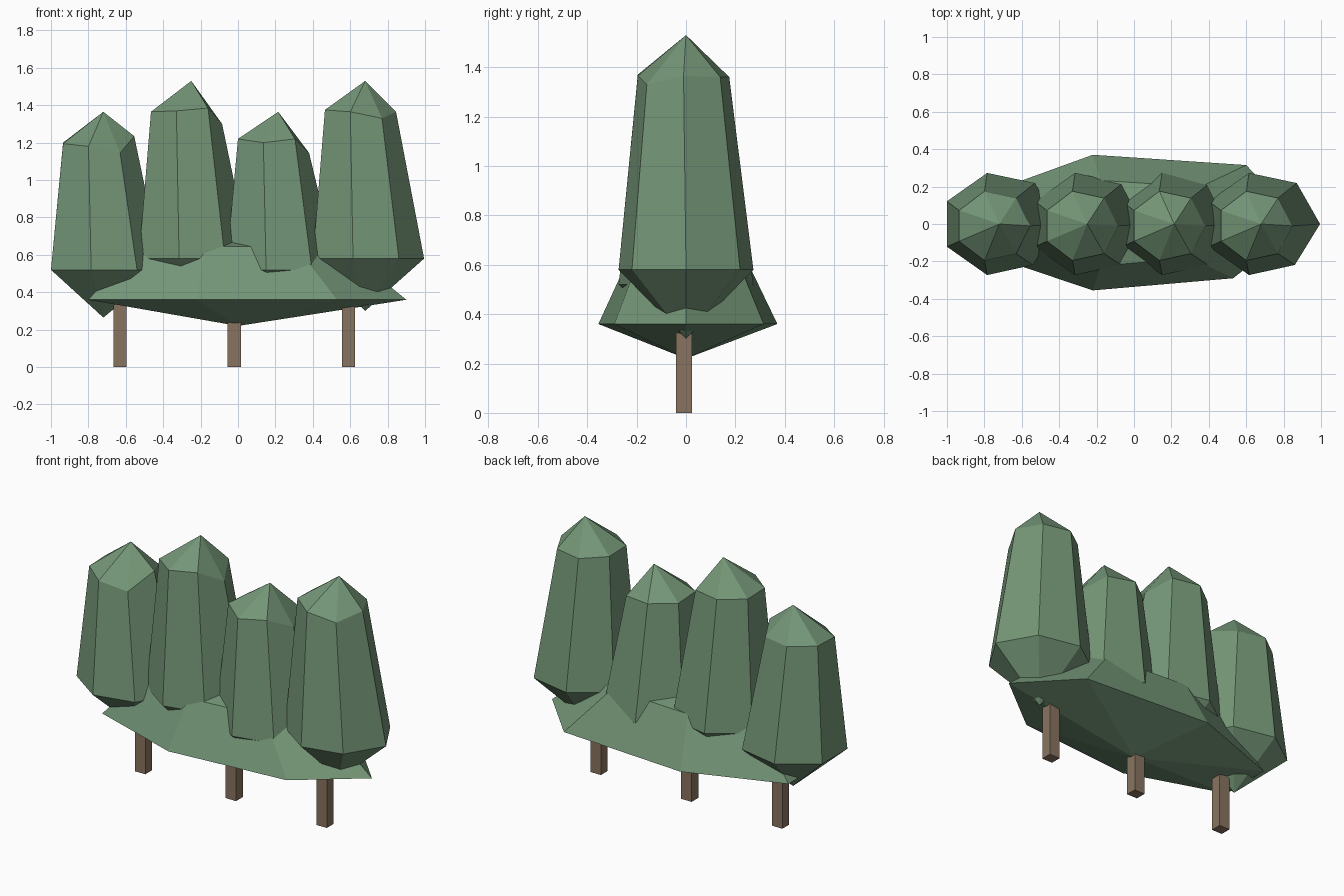
import bpy, bmesh, math

if "Cube" in bpy.data.objects:
    bpy.data.objects.remove(bpy.data.objects["Cube"])

SIDES = 7


def material(name, rgb):
    m = bpy.data.materials.new(name)
    m.diffuse_color = (*rgb, 1)
    m.use_nodes = True
    m.node_tree.nodes["Principled BSDF"].inputs["Base Color"].default_value = m.diffuse_color
    return m


leaf = material("leaf green", (0.175, 0.305, 0.185))
bark = material("bark brown", (0.25, 0.175, 0.115))


def finish(name, bm, mat):
    bmesh.ops.recalc_face_normals(bm, faces=bm.faces)
    me = bpy.data.meshes.new(name)
    bm.to_mesh(me)
    bm.free()
    me.materials.append(mat)
    ob = bpy.data.objects.new(name, me)
    bpy.context.collection.objects.link(ob)


def gem(name, bottom, lower, upper, top):
    """Seven-sided faceted clump: tip, wide ring, narrow ring, tip."""
    bm = bmesh.new()
    b, t = bm.verts.new(bottom), bm.verts.new(top)
    lo = [bm.verts.new(p) for p in lower]
    up = [bm.verts.new(p) for p in upper]
    for i in range(SIDES):
        j = (i + 1) % SIDES
        bm.faces.new((b, lo[j], lo[i]))
        bm.faces.new((lo[i], lo[j], up[j], up[i]))
        bm.faces.new((up[i], up[j], t))
    finish(name, bm, leaf)


angles = [2 * math.pi * i / SIDES for i in range(SIDES)]

# Wide ring of a tall crown, slightly stretched at its two ends
LOW_X = [0.315, 0.19, -0.065, -0.28, -0.28, -0.065, 0.18]

# Tall crowns: x, bottom tip, wide ring z, top tip, narrow ring heights
crowns = [
    (-0.72, 0.265, 0.52, 1.365, [1.235, 1.20, 1.20, 1.20, 1.195, 1.18, 1.145]),
    (-0.25, 0.30, 0.58, 1.53, [1.30, 1.36, 1.36, 1.36, 1.365, 1.37, 1.385]),
    (0.215, 0.265, 0.52, 1.365, [1.145, 1.20, 1.21, 1.21, 1.22, 1.20, 1.22]),
    (0.68, 0.30, 0.58, 1.53, [1.365, 1.36, 1.36, 1.37, 1.375, 1.365, 1.33]),
]
for n, (cx, zb, zl, zt, zu) in enumerate(crowns):
    lower = [(cx + LOW_X[i], 0.28 * math.sin(a), zl) for i, a in enumerate(angles)]
    upper = [(cx - 0.035 + 0.2 * math.cos(a), 0.19 * math.sin(a) - 0.01, zu[i])
             for i, a in enumerate(angles)]
    gem(f"tall_crown_{n + 1}", (cx, 0, zb), lower, upper, (cx, 0, zt))

# Wide low hedge joining the crowns
ring = [(0.90, 0), (0.60, 0.315), (-0.22, 0.37), (-0.80, 0.16),
        (-0.80, -0.16), (-0.22, -0.355), (0.53, -0.29)]
gem("low_hedge", (0, 0, 0.22),
    [(x, y, 0.36) for x, y in ring],
    [(x * 0.65 - 0.035, y * 0.63, 0.645) for x, y in ring],
    (-0.02, 0, 0.70))

# Three square trunks
for n, x in enumerate((-0.63, -0.02, 0.59)):
    bm = bmesh.new()
    bmesh.ops.create_cube(bm, size=1)
    for v in bm.verts:
        v.co = (x + v.co.x * 0.07, v.co.y * 0.065 - 0.008, (v.co.z + 0.5) * 0.42)
    finish(f"trunk_{n + 1}", bm, bark)
